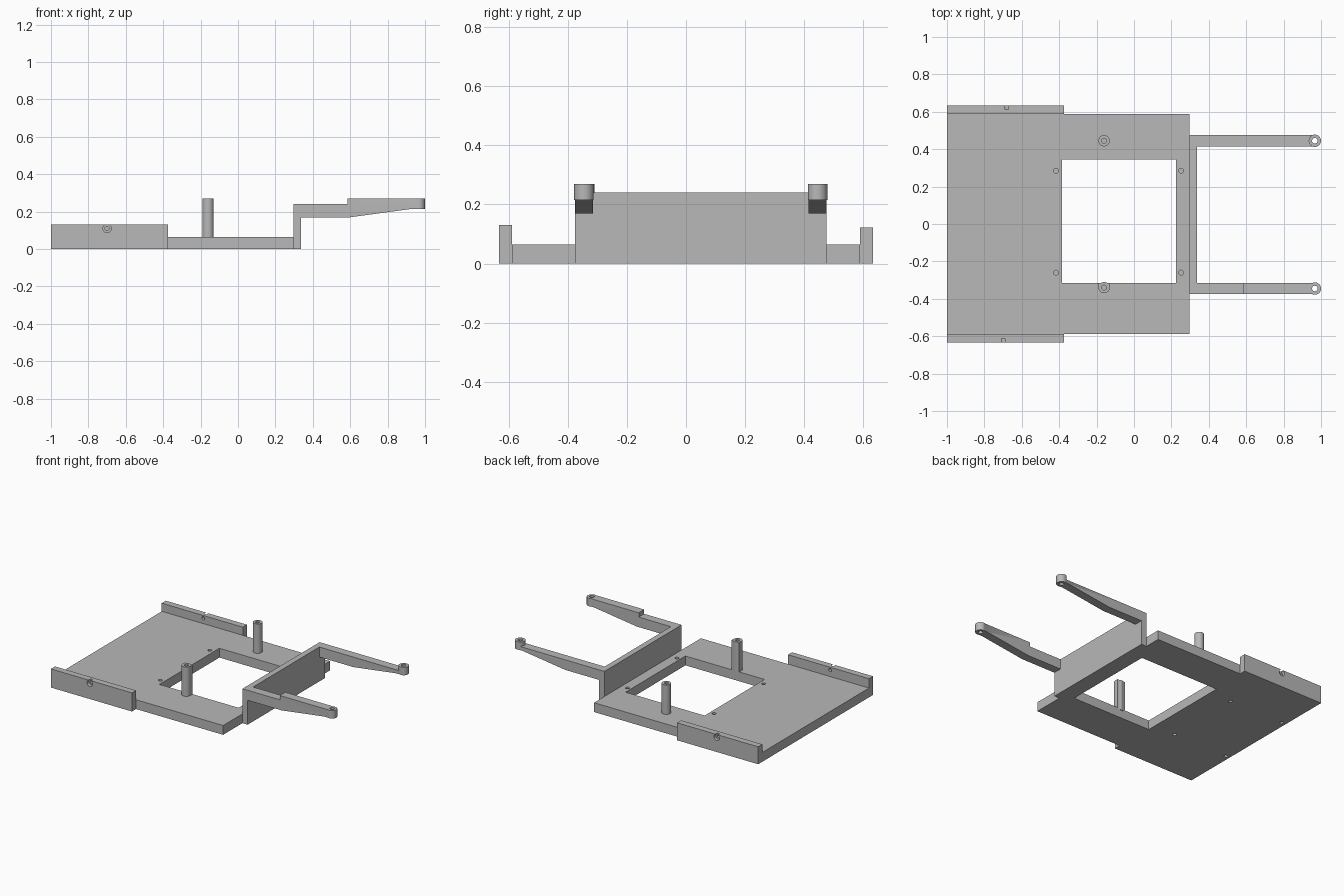
import bpy
import bmesh
from mathutils import Matrix, Vector

cube = bpy.data.objects.get("Cube")
if cube:
    bpy.data.objects.remove(cube, do_unlink=True)

# Single grey plastic
GREY = (0.48, 0.48, 0.48, 1)
grey = bpy.data.materials.new("grey_plastic")
grey.diffuse_color = GREY
grey.use_nodes = True
grey.node_tree.nodes["Principled BSDF"].inputs["Base Color"].default_value = GREY


def finish(name, bm):
    bmesh.ops.recalc_face_normals(bm, faces=bm.faces)
    mesh = bpy.data.meshes.new(name)
    bm.to_mesh(mesh)
    bm.free()
    mesh.materials.append(grey)
    ob = bpy.data.objects.new(name, mesh)
    bpy.context.collection.objects.link(ob)
    return ob


def box(name, x0, x1, y0, y1, z0, z1):
    bm = bmesh.new()
    lo, hi = Vector((x0, y0, z0)), Vector((x1, y1, z1))
    size = Matrix.Diagonal((*(hi - lo), 1))
    bmesh.ops.create_cube(bm, size=1, matrix=Matrix.Translation((lo + hi) / 2) @ size)
    return finish(name, bm)


def cylinder(name, centre, radius, length, axis="Z"):
    """Cylinder centred on a point along Z or Y."""
    bm = bmesh.new()
    turn = Matrix.Rotation(1.5707963 if axis == "Y" else 0, 4, "X")
    bmesh.ops.create_cone(bm, cap_ends=True, segments=32, radius1=radius, radius2=radius,
                          depth=length, matrix=Matrix.Translation(centre) @ turn)
    return finish(name, bm)


def post(name, x, y, z0, z1, radius):
    return cylinder(name, (x, y, (z0 + z1) / 2), radius, z1 - z0)


def side_prism(name, outline, y0, y1):
    """Extrude an x-z outline across y."""
    bm = bmesh.new()
    face = bm.faces.new([bm.verts.new((x, y0, z)) for x, z in outline])
    out = bmesh.ops.extrude_face_region(bm, geom=[face])["geom"]
    moved = [v for v in out if isinstance(v, bmesh.types.BMVert)]
    bmesh.ops.translate(bm, verts=moved, vec=(0, y1 - y0, 0))
    return finish(name, bm)


def combine(ob, tool, operation):
    """Apply a boolean and discard the tool."""
    tool.hide_render = True
    mod = ob.modifiers.new("shape", "BOOLEAN")
    mod.object, mod.operation, mod.solver = tool, operation, "EXACT"
    bpy.ops.object.select_all(action="DESELECT")
    bpy.context.view_layer.objects.active = ob
    ob.select_set(True)
    bpy.ops.object.modifier_apply(modifier=mod.name)
    bpy.data.objects.remove(tool, do_unlink=True)


def smooth(ob):
    bpy.ops.object.select_all(action="DESELECT")
    bpy.context.view_layer.objects.active = ob
    ob.select_set(True)
    bpy.ops.object.shade_smooth_by_angle(angle=0.6)


PLATE_TOP = 0.065
HOLE_FRONT, HOLE_BACK = -0.315, 0.345

# Base plate with square opening and blind screw holes
plate = box("base_plate", -1, 0.297, -0.588, 0.588, 0, PLATE_TOP)
combine(plate, box("opening", -0.385, 0.225, HOLE_FRONT, HOLE_BACK, -0.1, 0.2), "DIFFERENCE")
for y in (-0.26, 0.285):
    for x in (-0.417, 0.252):
        combine(plate, post("top_hole", x, y, 0.03, 0.1, 0.013), "DIFFERENCE")
    for x in (-0.97, -0.55):
        combine(plate, post("bottom_hole", x, y, -0.05, 0.03, 0.012), "DIFFERENCE")
smooth(plate)

# Side walls with counterbored screw holes
for name, side, height, x in (("front_wall", -1, 0.13, -0.7), ("back_wall", 1, 0.122, -0.68)):
    inner, outer = sorted((side * 0.588, side * 0.633))
    wall = box(name, -1, -0.375, inner, outer, 0, height)
    z = height - 0.02
    combine(wall, cylinder("bore", (x, side * 0.633, z), 0.022, 0.044, "Y"), "DIFFERENCE")
    combine(wall, cylinder("screw", (x, side * 0.6, z), 0.011, 0.2, "Y"), "DIFFERENCE")
    smooth(wall)

# Hollow standoff posts; the front one is squared off flush with the opening
for name, y in (("front_post", -0.34), ("back_post", 0.445)):
    standoff = post(name, -0.16, y, PLATE_TOP - 0.01, 0.27, 0.03)
    if y < 0:
        combine(standoff, box("flat", -0.19, -0.13, y, HOLE_FRONT, PLATE_TOP - 0.01, 0.27), "UNION")
    combine(standoff, post("bore", -0.16, y, 0.1, 0.4, 0.013), "DIFFERENCE")
    smooth(standoff)

# Upright wall carrying the arms
box("upright_wall", 0.297, 0.337, -0.375, 0.475, 0, 0.24)

# Tapered arms with a rounded, drilled tip
TIP = 0.967
under = [(0.337, 0.17), (0.6, 0.17), (0.93, 0.215), (TIP, 0.215)]
stepped = [(TIP, 0.27), (0.585, 0.27), (0.585, 0.24), (0.337, 0.24)]
plain = [(TIP, 0.24), (0.337, 0.24)]
for name, y, top in (("front_arm", -0.345, stepped), ("back_arm", 0.445, plain)):
    arm = side_prism(name, under + top, y - 0.03, y + 0.03)
    combine(arm, post("tip", TIP, y, 0.215, 0.27, 0.033), "UNION")
    combine(arm, post("bore", TIP, y, 0.1, 0.4, 0.015), "DIFFERENCE")
    smooth(arm)
